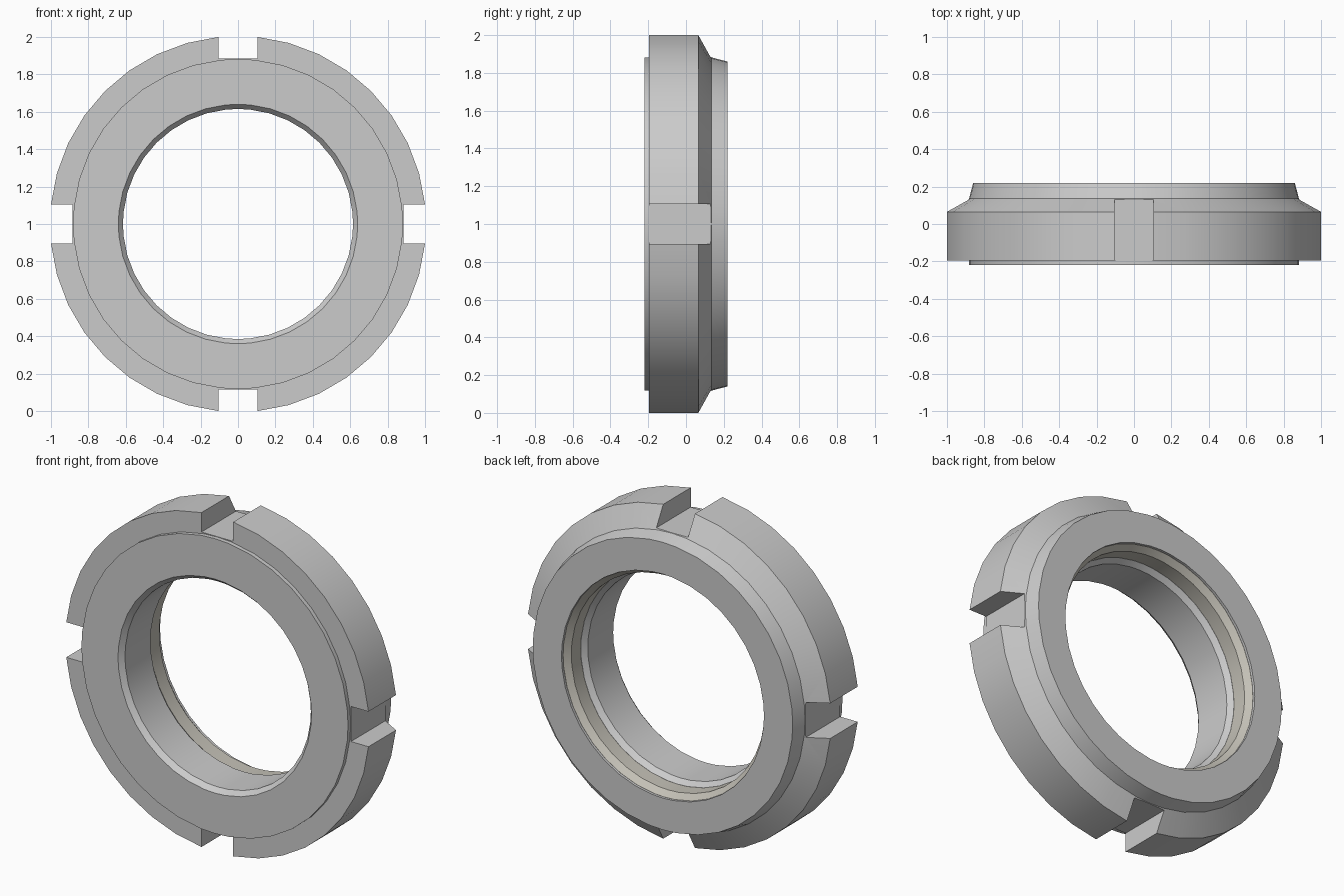
import bpy, bmesh, math

if "Cube" in bpy.data.objects:
    bpy.data.objects.remove(bpy.data.objects["Cube"])

NOTCH_W = 0.105      # half width of a spanner slot
R_OUT = math.hypot(1.0, NOTCH_W)
EDGE = math.degrees(math.asin(NOTCH_W / R_OUT))
STEP = (90 - 2 * EDGE) / 8
# ring angles include the slot edges, so the slots cut on clean lines
ANGLES = [math.radians(q * 90 + a) for q in range(4)
          for a in [0] + [EDGE + STEP * k for k in range(9)]]


def revolve(name, profile):
    """Closed (radius, y) profile swept around the y axis at z = 1."""
    bm = bmesh.new()
    rings = [[bm.verts.new((r * math.cos(a), y, 1 + r * math.sin(a)))
              for r, y in profile] for a in ANGLES]
    n, m = len(rings), len(profile)
    for i in range(n):
        a, b = rings[i], rings[(i + 1) % n]
        for j in range(m):
            k = (j + 1) % m
            bm.faces.new((a[j], a[k], b[k], b[j]))
    bmesh.ops.recalc_face_normals(bm, faces=bm.faces)
    mesh = bpy.data.meshes.new(name)
    bm.to_mesh(mesh)
    bm.free()
    obj = bpy.data.objects.new(name, mesh)
    bpy.context.collection.objects.link(obj)
    return obj


def activate(obj):
    bpy.ops.object.select_all(action='DESELECT')
    obj.select_set(True)
    bpy.context.view_layer.objects.active = obj


# Metal nut body with a stepped front, chamfered back and insert groove
nut = revolve("nut_body", [
    (0.64, -0.22), (0.882, -0.22), (0.882, -0.195), (R_OUT, -0.195),
    (R_OUT, 0.065), (0.882, 0.135), (0.86, 0.22), (0.67, 0.22),
    (0.67, 0.205), (0.74, 0.205), (0.74, 0.08), (0.64, 0.08),
    (0.615, 0.05), (0.615, -0.19)])

# Four spanner slots around the rim
FLOOR = 0.884
for i in range(4):
    a = i * math.pi / 2
    d = FLOOR + 0.2
    bpy.ops.mesh.primitive_cube_add(
        size=1, location=(d * math.cos(a), 0, 1 + d * math.sin(a)),
        rotation=(0, -a, 0))
    cutter = bpy.context.object
    cutter.name = "slot_cutter"
    cutter.scale = (0.4, 0.8, 2 * NOTCH_W)
    cutter.hide_render = True
    activate(nut)
    mod = nut.modifiers.new("slot", 'BOOLEAN')
    mod.operation = 'DIFFERENCE'
    mod.solver = 'EXACT'
    mod.object = cutter
    bpy.ops.object.modifier_apply(modifier=mod.name)
    bpy.data.objects.remove(cutter)

# Locking insert seated in the groove
insert = revolve("locking_insert", [
    (0.739, 0.204), (0.67, 0.204), (0.64, 0.17), (0.64, 0.081), (0.739, 0.081)])
mat = bpy.data.materials.new("insert_beige")
mat.diffuse_color = (0.55, 0.53, 0.47, 1)
mat.use_nodes = True
mat.node_tree.nodes["Principled BSDF"].inputs["Base Color"].default_value = mat.diffuse_color
insert.data.materials.append(mat)

for obj in (nut, insert):
    activate(obj)
    bpy.ops.object.shade_smooth_by_angle(angle=math.radians(25))
